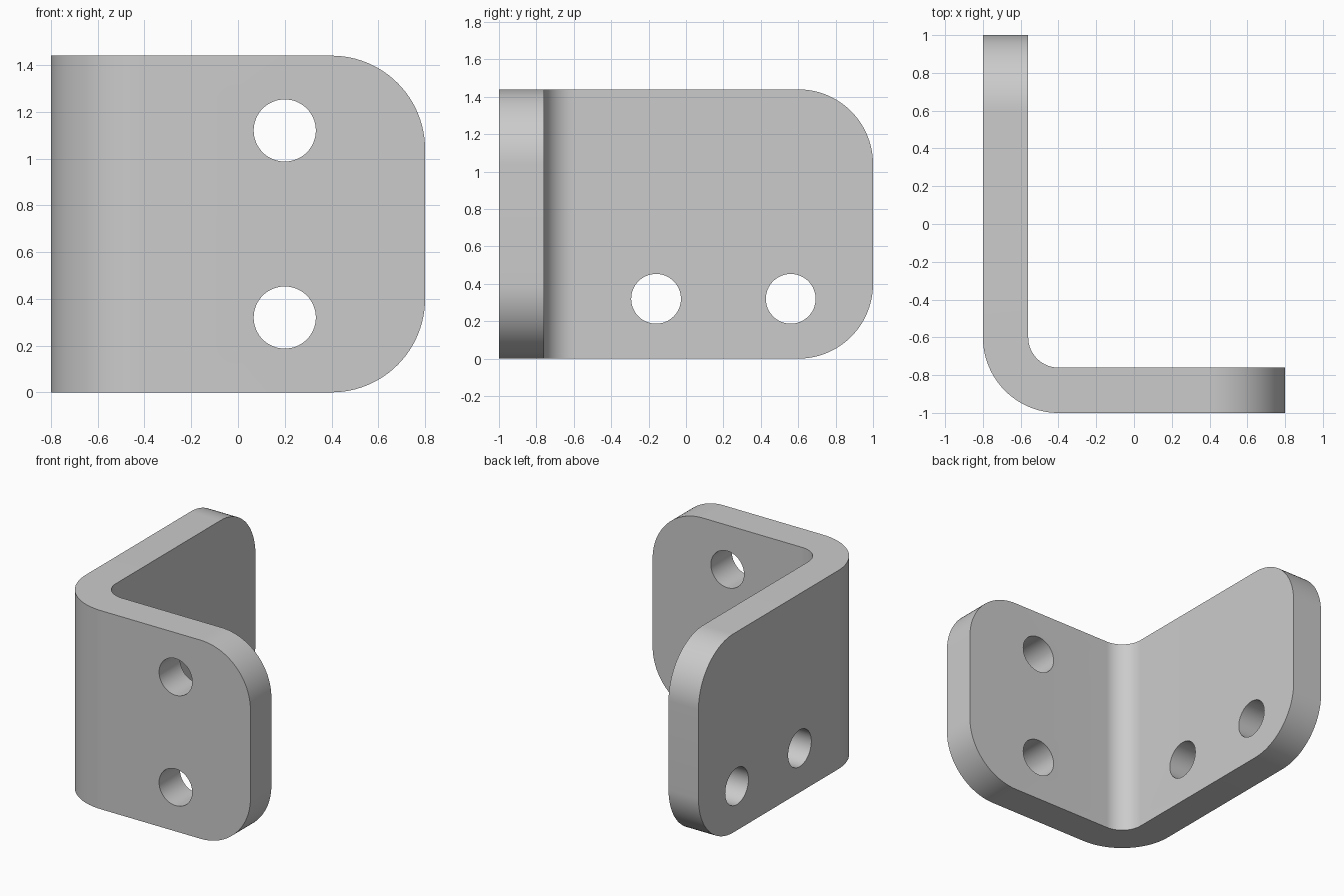
import bpy, bmesh, math
from mathutils import Matrix, Vector

cube = bpy.data.objects.get("Cube")
if cube:
    bpy.data.objects.remove(cube, do_unlink=True)

HEIGHT, THICK, BEND, CORNER, HOLE = 1.44, 0.24, 0.4, 0.4, 0.133
LEFT, RIGHT, FRONT, BACK = -0.8, 0.8, -1.0, 1.0

# Bare metal
metal = bpy.data.materials.new("grey metal")
metal.use_nodes = True
grey = (0.6, 0.6, 0.6, 1)
metal.diffuse_color = grey
metal.node_tree.nodes["Principled BSDF"].inputs["Base Color"].default_value = grey


def bend_arc(radius, steps=24):
    """Quarter arc about the bend axis, from the side leg to the front leg."""
    cx, cy = LEFT + BEND, FRONT + BEND
    angles = [math.pi * (1 + 0.5 * i / steps) for i in range(steps + 1)]
    return [(cx + radius * math.cos(a), cy + radius * math.sin(a)) for a in angles]


def add_object(name, bm):
    mesh = bpy.data.meshes.new(name)
    bm.to_mesh(mesh)
    bm.free()
    obj = bpy.data.objects.new(name, mesh)
    bpy.context.collection.objects.link(obj)
    return obj


# L-shaped plate: bent profile extruded upward
profile = [(LEFT, BACK)] + bend_arc(BEND) + [(RIGHT, FRONT), (RIGHT, FRONT + THICK)]
profile += bend_arc(BEND - THICK)[::-1] + [(LEFT + THICK, BACK)]
bm = bmesh.new()
base = bm.faces.new([bm.verts.new((x, y, 0)) for x, y in profile])
top = bmesh.ops.extrude_face_region(bm, geom=[base])["geom"]
bmesh.ops.translate(bm, vec=(0, 0, HEIGHT),
                    verts=[v for v in top if isinstance(v, bmesh.types.BMVert)])
bmesh.ops.recalc_face_normals(bm, faces=bm.faces)

# Rounded free corners of both legs
ends = []
for e in bm.edges:
    a, b = (v.co for v in e.verts)
    flat = abs(a.z - b.z) < 1e-4
    at_end = min(a.x, b.x) > RIGHT - 1e-4 or min(a.y, b.y) > BACK - 1e-4
    if flat and at_end:
        ends.append(e)
bmesh.ops.bevel(bm, geom=ends, offset=CORNER, offset_type='OFFSET', segments=24,
                profile=0.5, affect='EDGES')
bracket = add_object("angle_bracket", bm)
bracket.data.materials.append(metal)

# Screw holes: two stacked in the front leg, two side by side in the side leg
holes = [((0.2, FRONT, 0.32), 'X'), ((0.2, FRONT, 1.12), 'X'),
         ((LEFT, -0.16, 0.32), 'Y'), ((LEFT, 0.56, 0.32), 'Y')]
bm = bmesh.new()
for centre, axis in holes:
    place = Matrix.Translation(Vector(centre)) @ Matrix.Rotation(math.pi / 2, 4, axis)
    bmesh.ops.create_cone(bm, cap_ends=True, segments=64, radius1=HOLE, radius2=HOLE,
                          depth=4 * THICK, matrix=place)
cutter = add_object("hole_cutter", bm)
cutter.data.materials.append(metal)
cutter.hide_render = True

cut = bracket.modifiers.new("holes", 'BOOLEAN')
cut.operation, cut.solver, cut.object = 'DIFFERENCE', 'EXACT', cutter
bpy.ops.object.select_all(action='DESELECT')
bracket.select_set(True)
bpy.context.view_layer.objects.active = bracket
bpy.ops.object.modifier_apply(modifier=cut.name)
bpy.data.objects.remove(cutter, do_unlink=True)

# Smooth bends and bores, crisp plate edges
bpy.ops.object.shade_smooth_by_angle(angle=math.radians(30))
